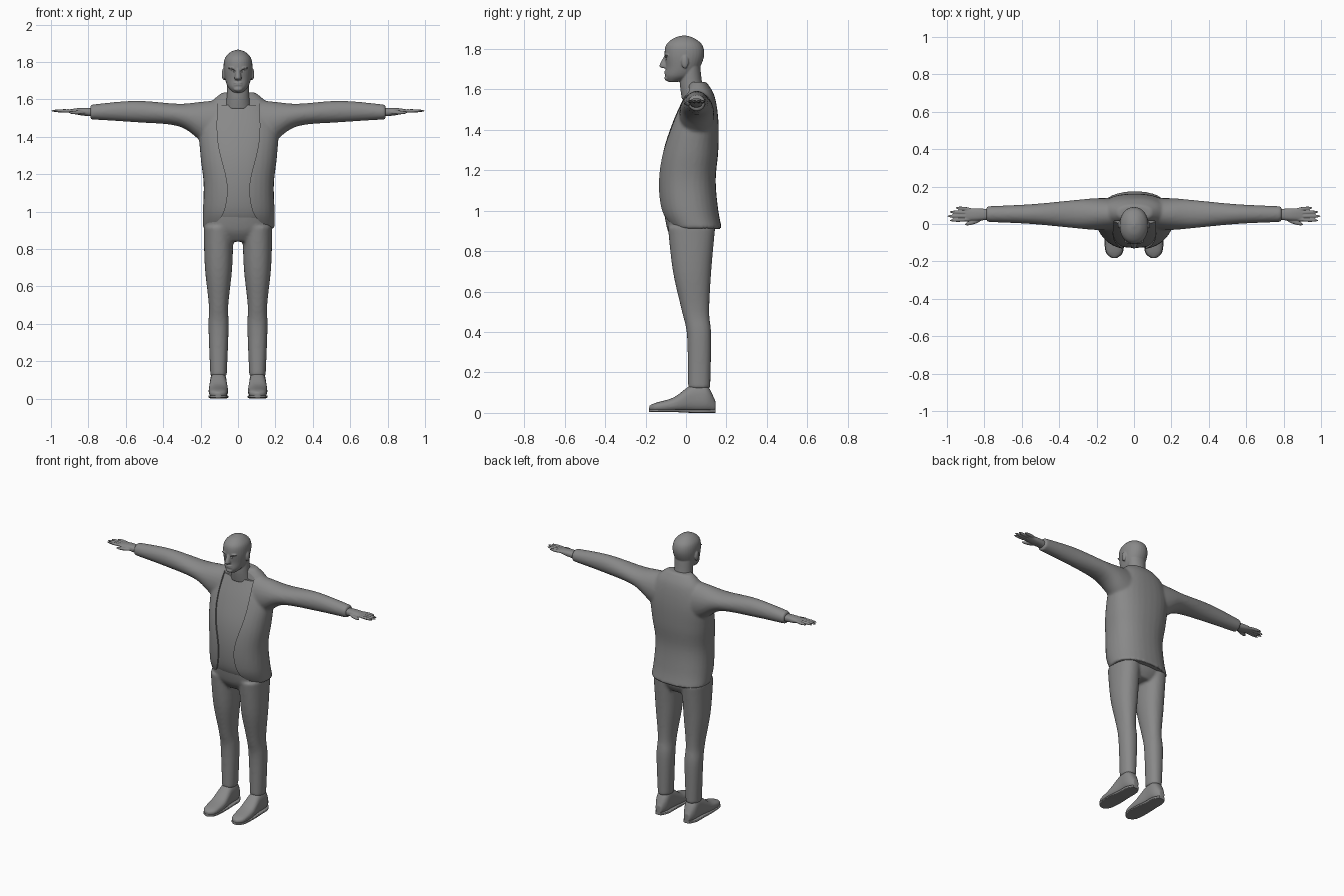
import bpy
import bmesh
from math import cos, sin, pi, radians
from mathutils import Matrix, Vector

old = bpy.data.objects.get("Cube")
if old:
    bpy.data.objects.remove(old, do_unlink=True)

GREY = (0.25, 0.25, 0.25, 1)
grey = bpy.data.materials.new("plain_grey")
grey.use_nodes = True
grey.diffuse_color = GREY
for node in grey.node_tree.nodes:
    if node.type == "BSDF_PRINCIPLED":
        node.inputs["Base Color"].default_value = GREY


def spline(points, steps=5):
    """Smooth curve through tuples of any length."""
    smooth_points = []
    last = len(points) - 1
    for index in range(last):
        before, start, end, after = (points[max(0, min(last, index + k))] for k in (-1, 0, 1, 2))
        for step in range(steps):
            t = step / steps
            smooth_points.append([
                b + t / 2 * (c - a + t * (2 * a - 5 * b + 4 * c - d + t * (3 * (b - c) + d - a)))
                for a, b, c, d in zip(before, start, end, after)])
    return smooth_points + [points[-1]]


def loft(bm, rings, axis="z", centre=0, side=1, power=2, inset=0, sides=32):
    """Skin rings of (position, half width, low, high) along an axis."""
    rows = []
    for position, half, low, high in spline(rings):
        row = []
        for k in range(sides):
            c, s = cos(2 * pi * k / sides), sin(2 * pi * k / sides)
            u = abs(c) ** (2 / power) * (1 if c > 0 else -1)
            v = abs(s) ** (2 / power) * (1 if s > 0 else -1)
            across = centre + u * (half - inset)
            along = (low + high) / 2 + v * ((high - low) / 2 - inset)
            if axis == "z":
                x, y, z = across, along, position
            elif axis == "x":
                x, y, z = position, across, along
            else:
                x, y, z = across, position, along
            row.append(bm.verts.new((x * side, y, z)))
        rows.append(row)
    for lower, upper in zip(rows, rows[1:]):
        for k in range(sides):
            n = (k + 1) % sides
            bm.faces.new((lower[k], lower[n], upper[n], upper[k]))
    bm.faces.new(rows[0])
    bm.faces.new(rows[-1])


def blob(bm, centre, radii, turn=0):
    """Add an ellipsoid, turned about the vertical."""
    matrix = (Matrix.Translation(centre) @ Matrix.Rotation(turn, 4, "Z")
              @ Matrix.Diagonal(Vector(radii)).to_4x4())
    bmesh.ops.create_uvsphere(bm, u_segments=20, v_segments=12, radius=1, matrix=matrix)


def make(name, bm, voxel=0, smooth=0, cutter=None):
    """Turn the parts into one object, optionally fused, softened and cut."""
    bmesh.ops.recalc_face_normals(bm, faces=bm.faces)
    mesh = bpy.data.meshes.new(name)
    bm.to_mesh(mesh)
    bm.free()
    obj = bpy.data.objects.new(name, mesh)
    bpy.context.collection.objects.link(obj)
    if voxel:
        fuse = obj.modifiers.new("fuse", "REMESH")
        fuse.mode = "VOXEL"
        fuse.voxel_size = voxel
        soften = obj.modifiers.new("soften", "SMOOTH")
        soften.iterations = smooth
    if cutter:
        cut = obj.modifiers.new("cut", "BOOLEAN")
        cut.operation = "DIFFERENCE"
        cut.solver = "EXACT"
        cut.object = cutter
    if obj.modifiers:
        bpy.context.view_layer.update()
        graph = bpy.context.evaluated_depsgraph_get()
        baked = bpy.data.meshes.new_from_object(obj.evaluated_get(graph))
        obj.modifiers.clear()
        obj.data = baked
    if cutter:
        bpy.data.objects.remove(cutter, do_unlink=True)
    obj.data.materials.clear()
    obj.data.materials.append(grey)
    obj.data.shade_smooth()
    obj.data.set_sharp_from_angle(angle=radians(45))
    return obj


# Trousers: two legs fused with the hips
bm = bmesh.new()
leg = [(.92, .08, -.09, .145), (.7, .073, -.065, .125), (.5, .052, -.02, .115),
       (.38, .054, .005, .125), (.12, .044, .01, .12)]
for side in (1, -1):
    loft(bm, leg, centre=.104, side=side, power=2.2)
loft(bm, [(.84, .1, -.05, .11), (.9, .175, -.09, .14), (1, .175, -.11, .14)], power=2.3)
make("trousers", bm, voxel=.009, smooth=6)

# Shirt and jacket share one torso profile
torso = [(.91, .193, -.08, .178), (1, .192, -.126, .16), (1.15, .188, -.138, .147),
         (1.3, .205, -.12, .16), (1.45, .21, -.07, .16), (1.57, .16, -.015, .14), (1.637, .09, .02, .1)]
bm = bmesh.new()
loft(bm, torso[:-1], centre=.004, power=2.3, inset=.01)
make("shirt", bm)

# Front opening of the jacket, curving away at the hem
edge = spline([(.1, 1.7), (.11, 1.4), (.06, 1.17), (.06, 1.06), (.09, .97), (.16, .915), (.22, .88)])
outline = [(-x, z) for x, z in edge] + [(x + .005, z) for x, z in reversed(edge)]
bm = bmesh.new()
front = bm.faces.new([bm.verts.new((x, -.3, z)) for x, z in outline])
moved = bmesh.ops.extrude_face_region(bm, geom=[front])["geom"]
bmesh.ops.translate(bm, verts=[v for v in moved if isinstance(v, bmesh.types.BMVert)], vec=(0, .315, 0))
opening = make("opening_cutter", bm)

# Jacket: torso and sleeves fused, then opened at the front
sleeve = [(.08, .085, 1.3, 1.6), (.2, .085, 1.38, 1.587), (.32, .075, 1.457, 1.577),
          (.55, .053, 1.478, 1.593), (.79, .042, 1.493, 1.572)]
bm = bmesh.new()
loft(bm, torso, centre=.004, power=2.3)
for side in (1, -1):
    loft(bm, sleeve, "x", .053, side)
make("jacket", bm, voxel=.009, smooth=5, cutter=opening)

# Eye sockets
bm = bmesh.new()
for side in (1, -1):
    blob(bm, (side * .03, -.106, 1.752), (.018, .014, .008))
sockets = make("socket_cutter", bm)

# Head with neck, nose, brows, ears, lips and chin
bm = bmesh.new()
loft(bm, [(1.637, .025, -.09, -.04), (1.665, .053, -.103, .035), (1.71, .069, -.1, .07),
          (1.77, .077, -.106, .09), (1.82, .07, -.098, .08), (1.853, .04, -.06, .04),
          (1.866, .006, -.015, 0)], power=2.15)
loft(bm, [(1.55, .07, -.02, .1), (1.63, .06, -.03, .08), (1.72, .06, -.02, .07)])
loft(bm, [(1.77, .008, -.105, -.08), (1.716, .018, -.132, -.08), (1.704, .014, -.11, -.08)])
for side in (1, -1):
    blob(bm, (side * .03, -.094, 1.768), (.024, .011, .006))
    blob(bm, (side * .077, -.005, 1.735), (.01, .018, .032))
for z in (1.688, 1.678):
    blob(bm, (0, -.097, z), (.024, .01, .005))
blob(bm, (0, -.093, 1.655), (.024, .014, .013))
make("head", bm, voxel=.004, smooth=3, cutter=sockets)

# Eyes
bm = bmesh.new()
for side in (1, -1):
    blob(bm, (side * .03, -.085, 1.752), [.012] * 3)
make("eyes", bm)

shoe = [(-.182, .012, .012, .035), (-.15, .044, .006, .05), (-.06, .052, .006, .077),
        (.03, .045, .006, .14), (.1, .043, .006, .14), (.145, .02, .01, .06)]
palm = [(.76, .027, 1.508, 1.553), (.84, .033, 1.515, 1.555), (.9, .03, 1.53, 1.547)]
for side, label in ((1, "left"), (-1, "right")):
    # Hand: palm, four fanned fingers and thumb fused
    bm = bmesh.new()
    loft(bm, palm, "x", .051, side, power=2.4)
    for finger in range(4):
        tip = 1 - .011 * (finger - 1) ** 2
        root = .86
        blob(bm, (side * (tip + root) / 2, .022 + .02 * finger, 1.539),
             ((tip - root) / 2, .01, .009), side * .05 * (finger - 1))
    blob(bm, (side * .86, .01, 1.53), (.048, .012, .01), side * -.3)
    make(label + "_hand", bm, voxel=.004, smooth=2)

    # Shoe upper
    bm = bmesh.new()
    loft(bm, shoe, "y", .105, side, power=2.5)
    make(label + "_shoe", bm, voxel=.006, smooth=3)

    # Sole following the shoe outline, deeper at the heel
    bm = bmesh.new()
    sole = [(y, half + .002, 0 if y > 0 else .004, .018) for y, half, low, high in shoe]
    loft(bm, sole, "y", .105, side, power=5)
    make(label + "_sole", bm)
